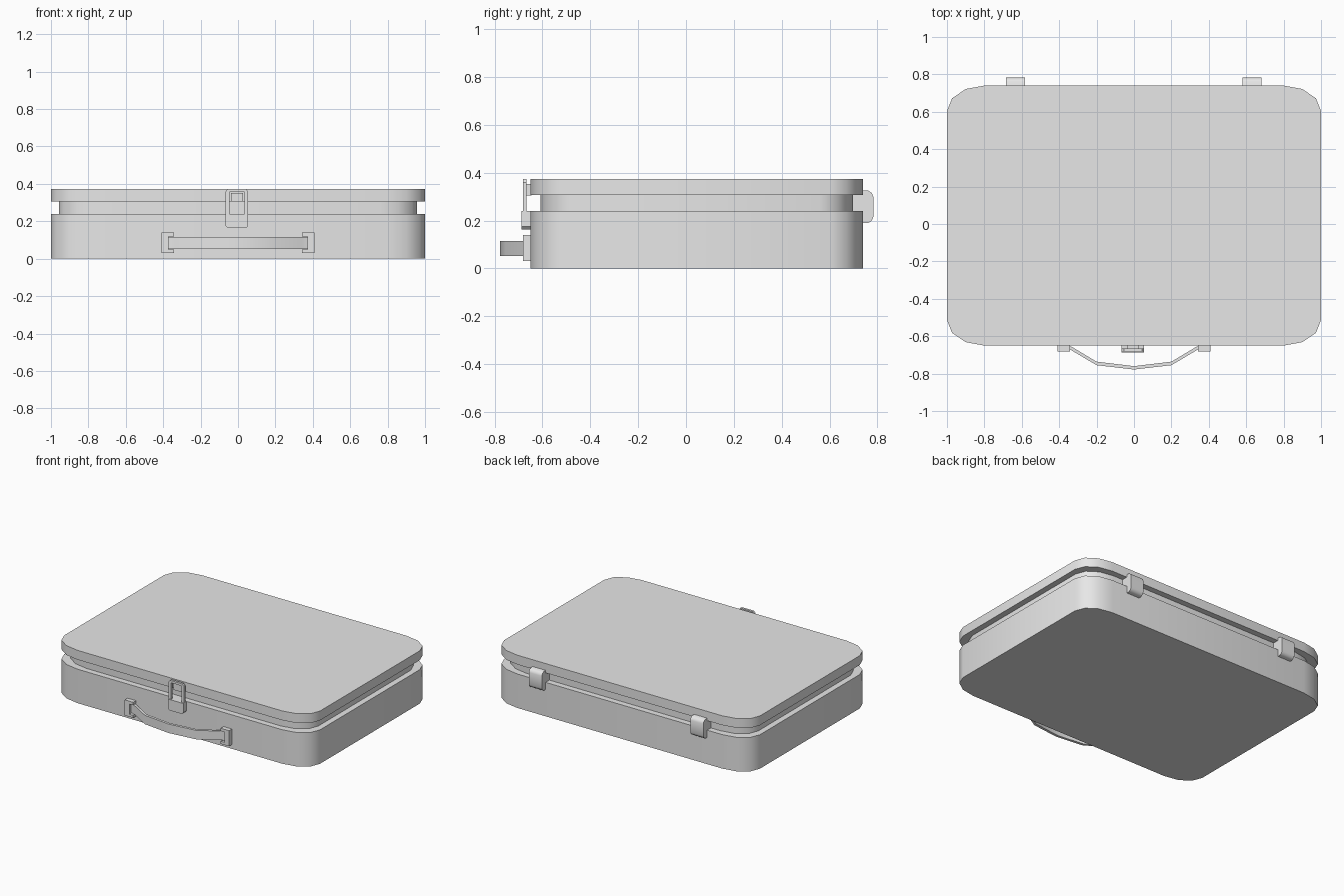
import bpy
import bmesh
from math import pi, cos, sin, radians
from mathutils import Vector

cube = bpy.data.objects.get("Cube")
if cube:
    bpy.data.objects.remove(cube, do_unlink=True)

# One grey material for the whole case
grey = bpy.data.materials.new("plain grey")
grey.use_nodes = True
grey.diffuse_color = (0.8, 0.8, 0.8, 1)
grey.node_tree.nodes["Principled BSDF"].inputs["Base Color"].default_value = (0.8, 0.8, 0.8, 1)


def prism(name, points, depth, angle=40):
    """Extrude a closed 3D outline along depth and shade it smooth by angle."""
    bm = bmesh.new()
    face = bm.faces.new([bm.verts.new(p) for p in points])
    result = bmesh.ops.extrude_face_region(bm, geom=[face])
    verts = [v for v in result["geom"] if isinstance(v, bmesh.types.BMVert)]
    bmesh.ops.translate(bm, verts=verts, vec=Vector(depth))
    bmesh.ops.recalc_face_normals(bm, faces=bm.faces[:])
    mesh = bpy.data.meshes.new(name)
    bm.to_mesh(mesh)
    bm.free()
    mesh.shade_smooth()
    mesh.set_sharp_from_angle(angle=radians(angle))
    mesh.materials.append(grey)
    obj = bpy.data.objects.new(name, mesh)
    bpy.context.collection.objects.link(obj)
    return obj


def box(name, x, y, z):
    points = [(x[0], y[0], z[0]), (x[1], y[0], z[0]), (x[1], y[1], z[0]), (x[0], y[1], z[0])]
    return prism(name, points, (0, 0, z[1] - z[0]))


def case_slab(name, inset, z0, z1):
    """Rounded rectangular slab with three facets per elliptical corner."""
    rx, ry = 0.2, 0.137
    hx, hy, mid = 1 - inset, 0.695 - inset, 0.045
    points = []
    for quarter, (sx, sy) in enumerate([(1, 1), (-1, 1), (-1, -1), (1, -1)]):
        for step in range(4):
            a = (quarter + step / 3) * pi / 2
            points.append((sx * (hx - rx) + rx * cos(a),
                           mid + sy * (hy - ry) + ry * sin(a), z0))
    return prism(name, points, (0, 0, z1 - z0))


# Case shells with the recessed band between them
case_slab("case_body", 0, 0, 0.24)
case_slab("case_inner_band", 0.042, 0.235, 0.312)
case_slab("case_lid", 0, 0.307, 0.373)

# Rear hinges
hinge = [(0.695, 0.19), (0.762, 0.19), (0.777, 0.2), (0.783, 0.215),
         (0.783, 0.3), (0.777, 0.315), (0.762, 0.325), (0.695, 0.325)]
for side, x in (("right", -0.633), ("left", 0.63)):
    prism(side + "_hinge", [(x - 0.051, y, z) for y, z in hinge], (0.102, 0, 0))

# Front latch: lower block, swinging loop and the catch inside it
lx = -0.006
block = [(-0.06, 0.24), (-0.06, 0.175), (-0.048, 0.163),
         (0.048, 0.163), (0.06, 0.175), (0.06, 0.24)]
prism("latch_block", [(lx + x, -0.688, z) for x, z in block], (0, 0.04, 0), 25)
for side, s in (("right", -1), ("left", 1)):
    bar = [(0.04, 0.235), (0.06, 0.235), (0.06, 0.36), (0.048, 0.373), (0.04, 0.373)]
    prism(side + "_latch_bar", [(lx + s * x, -0.682, z) for x, z in bar], (0, 0.016, 0), 25)
box("latch_top_bar", (lx - 0.04, lx + 0.04), (-0.682, -0.666), (0.357, 0.373))
box("latch_catch", (lx - 0.032, lx + 0.032), (-0.668, -0.645), (0.305, 0.352))

# Handle mounts: open sockets facing inward
for side, s in (("right", -1), ("left", 1)):
    x_outer = sorted((s * 0.372, s * 0.408))
    x_slot = sorted((s * 0.342, s * 0.372))
    y = (-0.682, -0.645)
    box(side + "_handle_mount", x_outer, y, (0.03, 0.14))
    box(side + "_mount_top", x_slot, y, (0.12, 0.14))
    box(side + "_mount_bottom", x_slot, y, (0.03, 0.048))

# Bowed handle strap
outer = [(-0.373, -0.662), (-0.34, -0.672), (-0.2, -0.755), (0, -0.778)]
inner = [(-0.373, -0.648), (-0.335, -0.655), (-0.2, -0.736), (0, -0.76)]
outer += [(-x, y) for x, y in outer[-2::-1]]
inner += [(-x, y) for x, y in inner[-2::-1]]
prism("handle_strap", [(x, y, 0.052) for x, y in outer + inner[::-1]], (0, 0, 0.063), 25)
